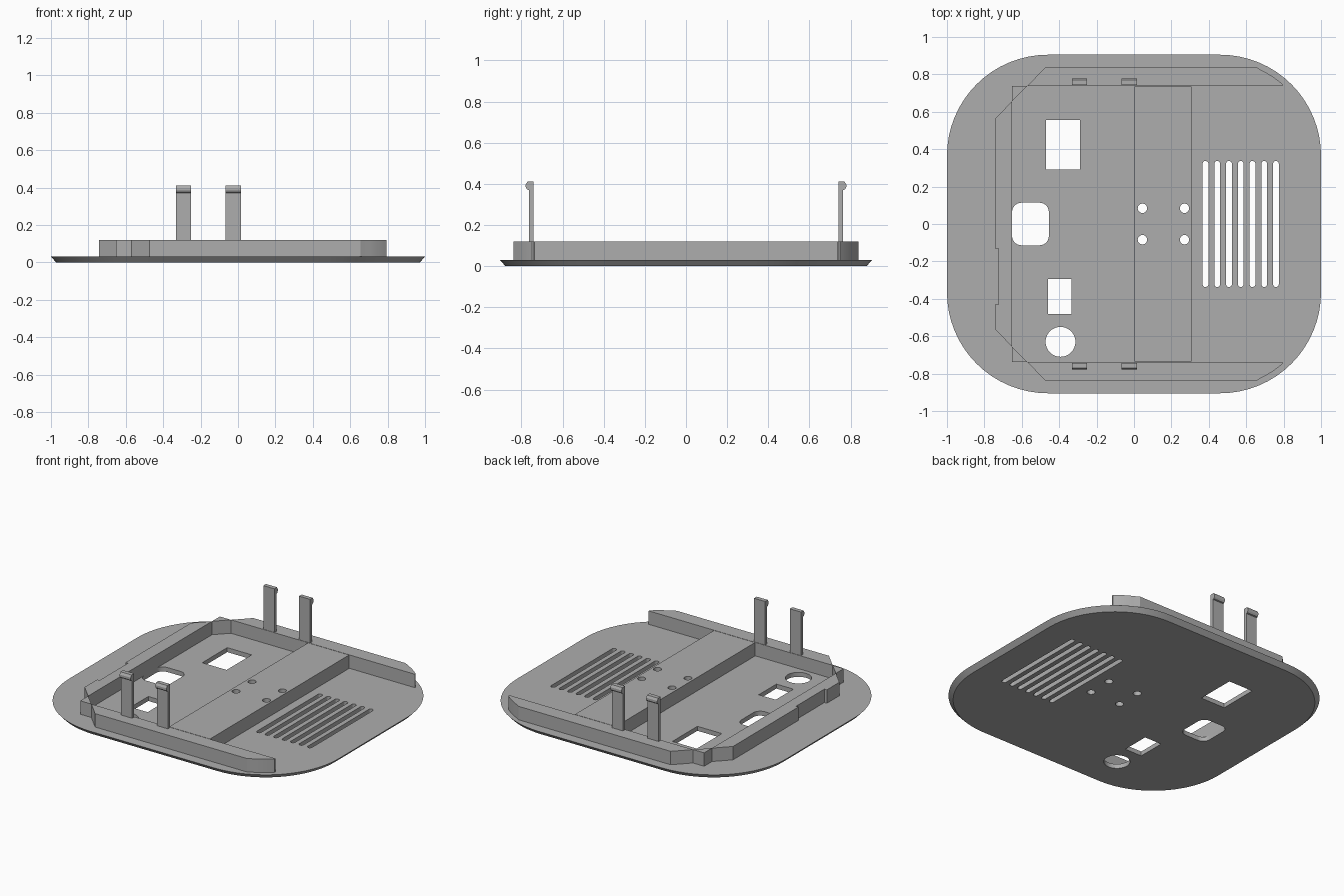
import bpy, bmesh
from math import cos, sin, radians

cube = bpy.data.objects.get("Cube")
if cube:
    bpy.data.objects.remove(cube, do_unlink=True)

grey = bpy.data.materials.new("plain grey")
grey.use_nodes = True
COLOR = (0.42, 0.42, 0.42, 1)
grey.diffuse_color = COLOR
grey.node_tree.nodes["Principled BSDF"].inputs["Base Color"].default_value = COLOR

FLOOR, RIM = 0.03, 0.12


def arc(cx, cy, r, a0, a1, n):
    steps = [radians(a0 + (a1 - a0) * i / n) for i in range(n + 1)]
    return [(cx + r * cos(a), cy + r * sin(a)) for a in steps]


def rounded(x0, x1, y0, y1, r, n=6):
    pts = arc(x1 - r, y1 - r, r, 0, 90, n) + arc(x0 + r, y1 - r, r, 90, 180, n)
    return pts + arc(x0 + r, y0 + r, r, 180, 270, n) + arc(x1 - r, y0 + r, r, 270, 360, n)


def box(x0, x1, y0, y1):
    return [(x0, y0), (x1, y0), (x1, y1), (x0, y1)]


def flip(pts):
    return [(x, -y) for x, y in pts]


def loft(name, lower, upper):
    """Solid between two matching 3D outlines."""
    bm = bmesh.new()
    a = [bm.verts.new(p) for p in lower]
    b = [bm.verts.new(p) for p in upper]
    bm.faces.new(a[::-1])
    bm.faces.new(b)
    for i in range(len(a)):
        j = (i + 1) % len(a)
        bm.faces.new((a[i], a[j], b[j], b[i]))
    bmesh.ops.remove_doubles(bm, verts=bm.verts, dist=1e-5)
    bmesh.ops.recalc_face_normals(bm, faces=bm.faces)
    mesh = bpy.data.meshes.new(name)
    bm.to_mesh(mesh)
    bm.free()
    mesh.materials.append(grey)
    ob = bpy.data.objects.new(name, mesh)
    bpy.context.collection.objects.link(ob)
    return ob


def prism(name, pts, z0, z1):
    return loft(name, [(x, y, z0) for x, y in pts], [(x, y, z1) for x, y in pts])


def activate(ob):
    bpy.ops.object.select_all(action='DESELECT')
    ob.select_set(True)
    bpy.context.view_layer.objects.active = ob


def cut(ob, outlines):
    for pts in outlines:
        cutter = prism("cutter", pts, -0.1, 0.3)
        cutter.hide_render = True
        activate(ob)
        mod = ob.modifiers.new("hole", 'BOOLEAN')
        mod.operation, mod.solver, mod.object = 'DIFFERENCE', 'EXACT', cutter
        bpy.ops.object.modifier_apply(modifier=mod.name)
        bpy.data.objects.remove(cutter, do_unlink=True)


def smooth(ob):
    activate(ob)
    bpy.ops.object.shade_smooth_by_angle(angle=radians(25))


# Base plate: rounded outline, edge tapering in toward the underside
inset = 0.028
top = rounded(-1, 1, -0.905, 0.905, 0.54, 16)
under = rounded(-1 + inset, 1 - inset, -0.905 + inset, 0.905 - inset, 0.54 - inset, 16)
plate = loft("base_plate", [(x, y, 0) for x, y in under], [(x, y, FLOOR) for x, y in top])

# Openings: connector windows, round port, vent slots
openings = [
    box(-0.47, -0.289, 0.292, 0.557),
    rounded(-0.652, -0.455, -0.114, 0.114, 0.05),
    box(-0.46, -0.334, -0.48, -0.293),
    arc(-0.393, -0.63, 0.08, 0, 348.75, 31),
]
for i in range(7):
    x = 0.382 + i * 0.0628
    openings.append(rounded(x - 0.0155, x + 0.0155, -0.337, 0.337, 0.0154))
screws = [arc(x, y, 0.025, 0, 345, 23) for x in (0.045, 0.27) for y in (-0.084, 0.084)]
cut(plate, openings + screws)
smooth(plate)

# Raised cross block with the screw holes
block = prism("cross_block", box(0.004, 0.308, -0.736, 0.736), FLOOR, RIM)
cut(block, screws)
smooth(block)

# End wall with a shallow notch in its outer face
prism("end_wall", [(-0.652, 0.656), (-0.743, 0.563), (-0.743, -0.13), (-0.725, -0.13),
                   (-0.725, -0.43), (-0.743, -0.43), (-0.743, -0.563), (-0.652, -0.656)],
      FLOOR, RIM)

# Side rails, corner posts and snap clips, mirrored front to back
rail = [(-0.57, 0.739), (-0.473, 0.838), (0.655, 0.838)]
rail += arc(0.46, 0.365, 0.508, 64, 49, 6) + [(0.794, 0.739)]
corner = [(-0.652, 0.656), (-0.57, 0.739), (-0.652, 0.739)]
clip = [(0.742, RIM), (0.764, RIM), (0.764, 0.37), (0.772, 0.373), (0.779, 0.384),
        (0.779, 0.397), (0.77, 0.412), (0.742, 0.412)]
for side, s in (("back", 1), ("front", -1)):
    smooth(prism(side + "_rail", rail if s > 0 else flip(rail), FLOOR, RIM))
    prism(side + "_corner_post", corner if s > 0 else flip(corner), FLOOR, RIM)
    for label, x in (("right", -0.332), ("left", -0.067)):
        loft(f"{side}_{label}_clip", [(x, s * y, z) for y, z in clip],
             [(x + 0.082, s * y, z) for y, z in clip])
